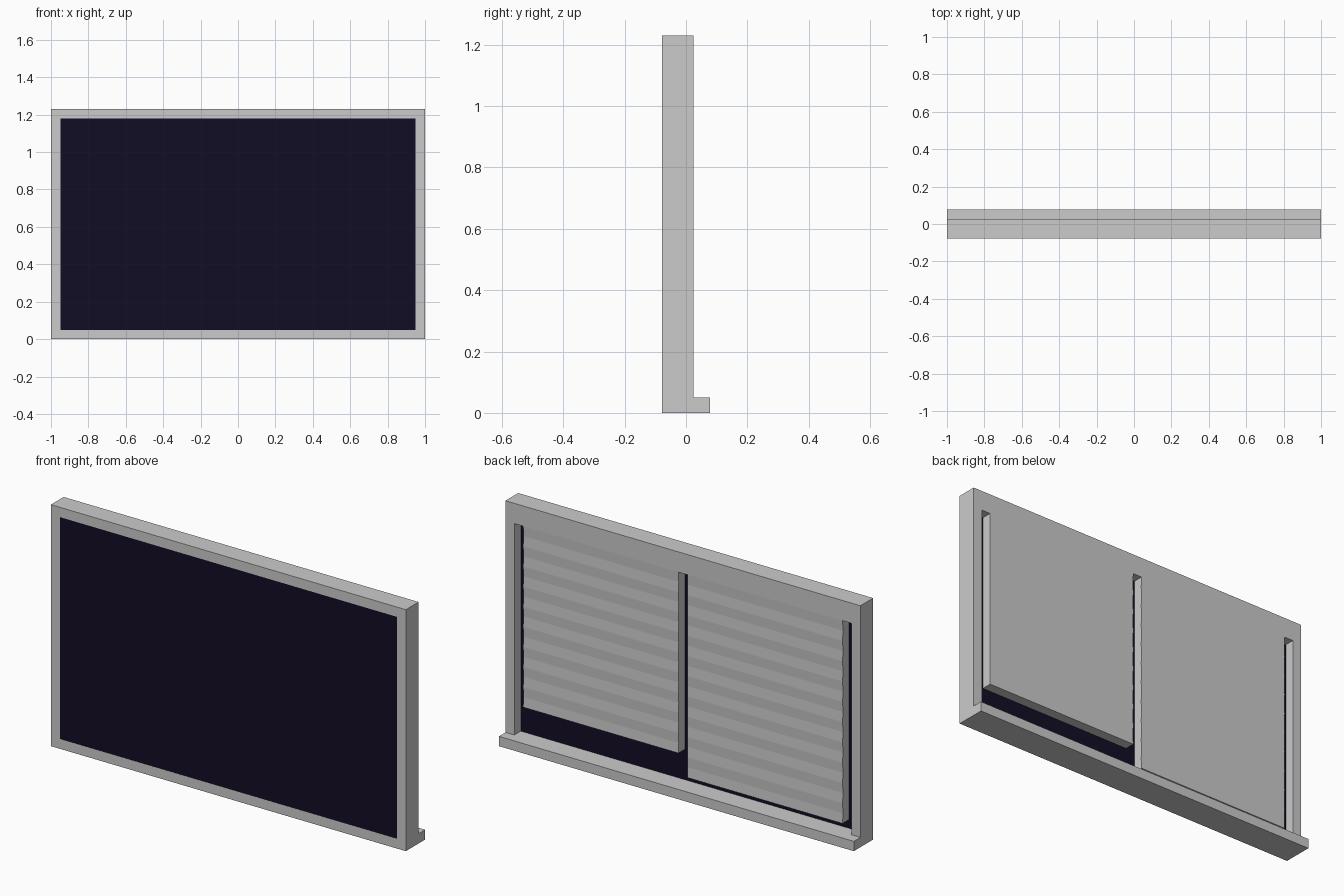
import bpy, bmesh

if "Cube" in bpy.data.objects:
    bpy.data.objects.remove(bpy.data.objects["Cube"])

FRONT, BACK, SILL = -0.0775, 0.025, 0.0775
GLASS_BACK = -0.027
H, B, W = 1.23, 0.05, 1.0


def prism(name, profile, x0, x1):
    """Extrude a closed (y, z) profile along x."""
    bm = bmesh.new()
    face = bm.faces.new([bm.verts.new((x0, y, z)) for y, z in profile])
    ext = bmesh.ops.extrude_face_region(bm, geom=[face])
    moved = [v for v in ext["geom"] if isinstance(v, bmesh.types.BMVert)]
    bmesh.ops.translate(bm, verts=moved, vec=(x1 - x0, 0, 0))
    bmesh.ops.recalc_face_normals(bm, faces=bm.faces)
    mesh = bpy.data.meshes.new(name)
    bm.to_mesh(mesh)
    bm.free()
    obj = bpy.data.objects.new(name, mesh)
    bpy.context.collection.objects.link(obj)
    return obj


def box(name, x0, x1, y0, y1, z0, z1):
    return prism(name, [(y0, z0), (y1, z0), (y1, z1), (y0, z1)], x0, x1)


# Frame: sill, jambs, top rail
box("window_sill", -W, W, FRONT, SILL, 0, B)
box("left_jamb", -W, -W + B, FRONT, BACK, B, H - B)
box("right_jamb", W - B, W, FRONT, BACK, B, H - B)
box("top_rail", -W, W, FRONT, BACK, H - B, H)

# Blind head rail, flush with the back of the frame
HEAD = 1.127
box("blind_head_rail", -W + B, W - B, GLASS_BACK, BACK, HEAD, H - B)

# Dark glass, flush with the front
glass = box("glass_pane", -W + B, W - B, FRONT + 0.0005, GLASS_BACK, B, H - B)
mat = bpy.data.materials.new("dark_glass")
mat.diffuse_color = (0.006, 0.004, 0.018, 1)
mat.use_nodes = True
mat.node_tree.nodes["Principled BSDF"].inputs["Base Color"].default_value = mat.diffuse_color
glass.data.materials.append(mat)


# Blinds: shallow zigzag slats lowered to different heights
def blind(name, x0, x1, bottom, slats):
    step = (HEAD - bottom) / (2 * slats)
    zigzag = [(BACK - (0.0025 if i % 2 else 0), HEAD - i * step)
              for i in range(2 * slats + 1)]
    prism(name, [(GLASS_BACK, HEAD)] + zigzag + [(GLASS_BACK, bottom)], x0, x1)


blind("long_blind", -0.9, -0.025, 0.094, 10)
blind("short_blind", 0.025, 0.9, 0.205, 9)
